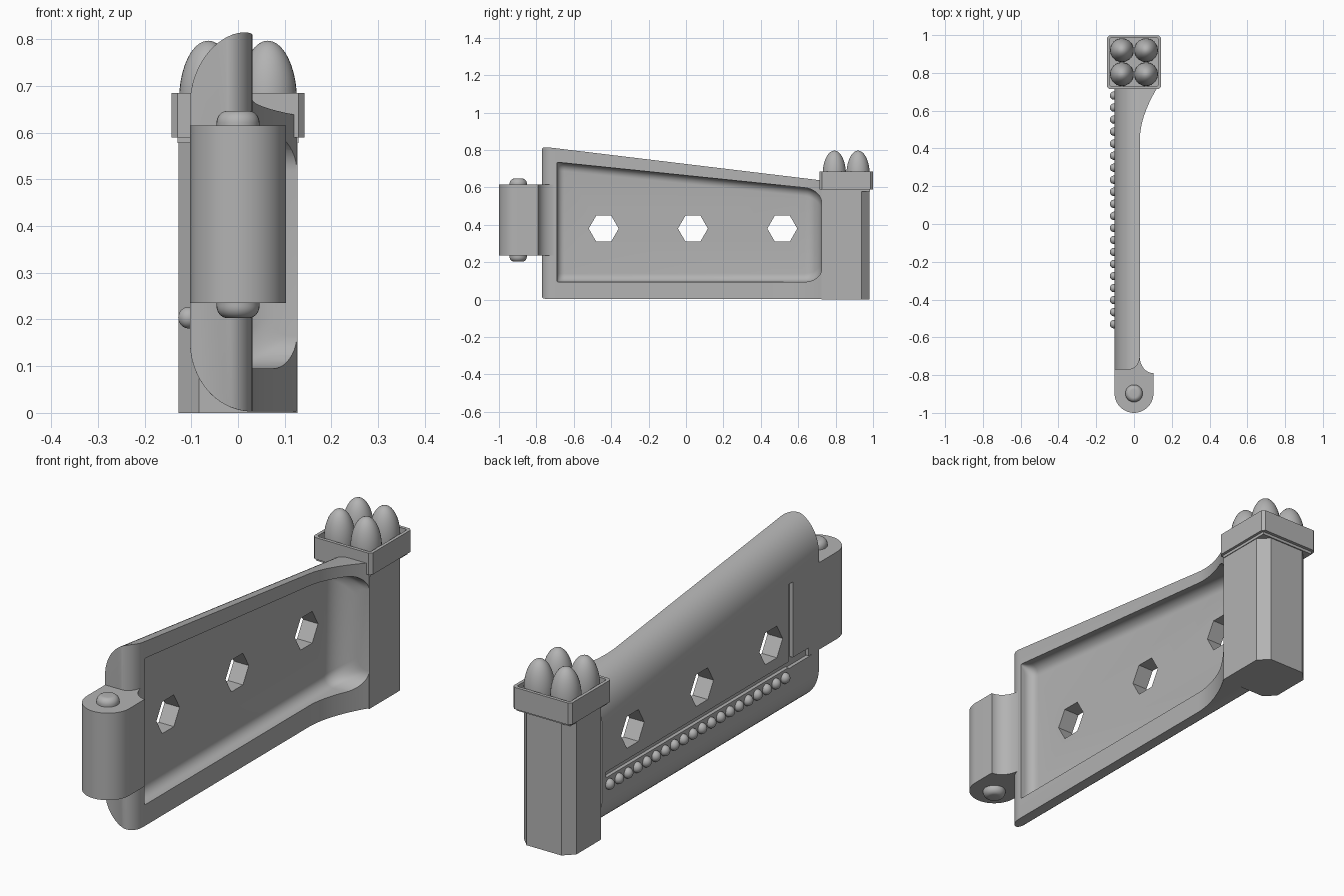
import bpy, bmesh
from math import sin, cos, pi, acos
from mathutils import Matrix

if "Cube" in bpy.data.objects:
    bpy.data.objects.remove(bpy.data.objects["Cube"])

grey = bpy.data.materials.new("plain_grey")
grey.use_nodes = True
grey.diffuse_color = (0.45, 0.45, 0.45, 1)
grey.node_tree.nodes["Principled BSDF"].inputs["Base Color"].default_value = (0.45, 0.45, 0.45, 1)


def make(name, bm):
    bmesh.ops.recalc_face_normals(bm, faces=bm.faces)
    mesh = bpy.data.meshes.new(name)
    bm.to_mesh(mesh)
    bm.free()
    mesh.materials.append(grey)
    obj = bpy.data.objects.new(name, mesh)
    bpy.context.collection.objects.link(obj)
    return obj


def loft(name, rings):
    """Skin equal-length closed rings and cap both ends."""
    bm = bmesh.new()
    rows = [[bm.verts.new(p) for p in ring] for ring in rings]
    n = len(rows[0])
    for a, b in zip(rows, rows[1:]):
        for i in range(n):
            j = (i + 1) % n
            bm.faces.new((a[i], a[j], b[j], b[i]))
    bm.faces.new(rows[0])
    bm.faces.new(rows[-1])
    return make(name, bm)


def upright(name, plan, z0, z1):
    return loft(name, [[(x, y, z) for x, y in plan] for z in (z0, z1)])


def box(name, x0, x1, y0, y1, z0, z1):
    return upright(name, [(x0, y0), (x1, y0), (x1, y1), (x0, y1)], z0, z1)


def ball(name, centre, size):
    bm = bmesh.new()
    bmesh.ops.create_uvsphere(bm, u_segments=32, v_segments=20, radius=1)
    bmesh.ops.transform(bm, verts=bm.verts,
                        matrix=Matrix.Translation(centre) @ Matrix.Diagonal((*size, 1)))
    return make(name, bm)


def cut(obj, tool):
    tool.hide_render = True
    mod = obj.modifiers.new("cut", "BOOLEAN")
    mod.operation = "DIFFERENCE"
    mod.solver = "EXACT"
    mod.object = tool
    bpy.context.view_layer.objects.active = obj
    bpy.ops.object.modifier_apply(modifier=mod.name)
    bpy.data.objects.remove(tool)


# Tapering plate with one rounded long side and a flared rear end
BACK, RIM, FLOOR = -0.103, 0.03, -0.03
STEPS = 14


def plate_ring(y, edge):
    h = 0.81 - 0.121 * (y + 0.7)
    width = RIM - BACK
    t_max = acos(max(0, RIM - edge) / width)
    arc = [t_max * i / STEPS for i in range(STEPS + 1)]
    top = [(RIM - width * cos(t), y, h - 0.16 * (1 - sin(t))) for t in arc]
    top.append((edge + 0.001, y, top[-1][2]))
    low = [(RIM - width * cos(t), y, 0.003 + 0.15 * (1 - sin(t))) for t in arc]
    low.append((edge + 0.001, y, low[-1][2]))
    return top + low[::-1]


rings = []
for i in range(9):
    a = pi / 2 * i / 8
    rings.append(plate_ring(-0.70 - 0.07 * cos(a), -0.025 + 0.055 * sin(a)))
for i in range(15):
    s = i / 14
    rings.append(plate_ring(0.45 + 0.277 * s, RIM + 0.096 * s ** 1.8))
plate = loft("plate", rings)


# Filleted pocket in the plate
def pocket_ring(y, floor, inset=0):
    z1 = 0.735 - 0.103 * (y + 0.69) - inset
    z0 = 0.095 + inset
    r = 0.045
    bend = [pi / 2 * i / 8 for i in range(9)]
    low = [(floor + r * (1 - sin(a)), y, z0 + r * (1 - cos(a))) for a in bend]
    high = [(floor + r * (1 - sin(a)), y, z1 - r * (1 - cos(a))) for a in bend]
    return [(0.3, y, z0)] + low + high[::-1] + [(0.3, y, z1)]


rings = []
for i in range(7):
    a = pi / 2 * i / 6
    rings.append(pocket_ring(-0.69 + 0.04 * (1 - cos(a)), FLOOR + 0.04 * (1 - sin(a))))
for i in range(11):
    a = pi / 2 * i / 10
    rings.append(pocket_ring(0.635 + 0.09 * sin(a), FLOOR + 0.1 * (1 - cos(a)),
                             0.07 * (1 - cos(a))))
cut(plate, loft("pocket_cutter", rings))

# Six-sided through holes
for y in (-0.44, 0.037, 0.515):
    hexagon = [(y + 0.08 * cos(pi / 3 * i), 0.38 + 0.08 * sin(pi / 3 * i)) for i in range(6)]
    cut(plate, loft("hole_cutter", [[(x, a, b) for a, b in hexagon] for x in (-0.3, 0.3)]))

# Engraved grooves on the outer side
for y0, y1, z0, z1 in ((-0.57, 0.7, 0.237, 0.262), (-0.72, -0.56, 0.232, 0.27),
                       (-0.59, -0.56, 0.25, 0.6)):
    cut(plate, box("groove_cutter", -0.2, BACK + 0.016, y0, y1, z0, z1))

# Row of beads
for i in range(20):
    ball(f"bead_{i + 1}", (-0.106, 0.68 - 0.0637 * i, 0.204), (0.022, 0.022, 0.023))

# Hinge barrel blending into the plate
R, CY = 0.1028, -0.897
barrel = [(-R * cos(pi * i / 32), CY - R * sin(pi * i / 32)) for i in range(33)]
barrel += [(R - 0.073 * sin(pi / 2 * i / 10), -0.70 - 0.09 * cos(pi / 2 * i / 10))
           for i in range(11)]
barrel.append((-R, -0.70))
upright("hinge_barrel", barrel, 0.235, 0.615)

# Domed pin ends
for name, z, side in (("upper_pin", 0.615, 1), ("lower_pin", 0.235, -1)):
    dome = [(0.046, -0.01), (0.046, 0.006)]
    dome += [(0.022 + 0.024 * cos(pi / 2 * i / 8), 0.006 + 0.026 * sin(pi / 2 * i / 8))
             for i in range(1, 9)]
    loft(name, [[(r * cos(pi * k / 16), CY + r * sin(pi * k / 16), z + side * h)
                 for k in range(32)] for r, h in dome])

# Post with three chamfered corners
W, Y0, Y1, C = 0.127, 0.725, 0.98, 0.043
upright("post", [(W, Y0), (W, Y1 - C), (W - C, Y1), (C - W, Y1), (-W, Y1 - C),
                 (-W, Y0 + C), (C - W, Y0)], 0, 0.6)
box("post_collar", -0.13, 0.13, 0.727, 0.985, 0.578, 0.6)


# Shallow tray on the post
def tray_plan(half, c):
    corners = [(half, half - c), (half - c, half), (c - half, half), (-half, half - c),
               (-half, c - half), (c - half, -half), (half - c, -half), (half, c - half)]
    return [(x, y + 0.857) for x, y in corners]


tray = upright("tray", tray_plan(0.142, 0.012), 0.59, 0.685)
cut(tray, upright("tray_cutter", tray_plan(0.128, 0.006), 0.655, 0.8))

# Four eggs in the tray
for x in (-0.064, 0.064):
    for y in (0.793, 0.92):
        ball("egg", (x, y, 0.667), (0.0625, 0.0625, 0.13))

# Smooth curved faces, keep hard edges
bpy.ops.object.select_all(action="DESELECT")
for obj in bpy.context.collection.objects:
    if obj.type == "MESH" and grey.name in obj.data.materials:
        obj.select_set(True)
        bpy.context.view_layer.objects.active = obj
bpy.ops.object.shade_smooth_by_angle(angle=pi / 6)
